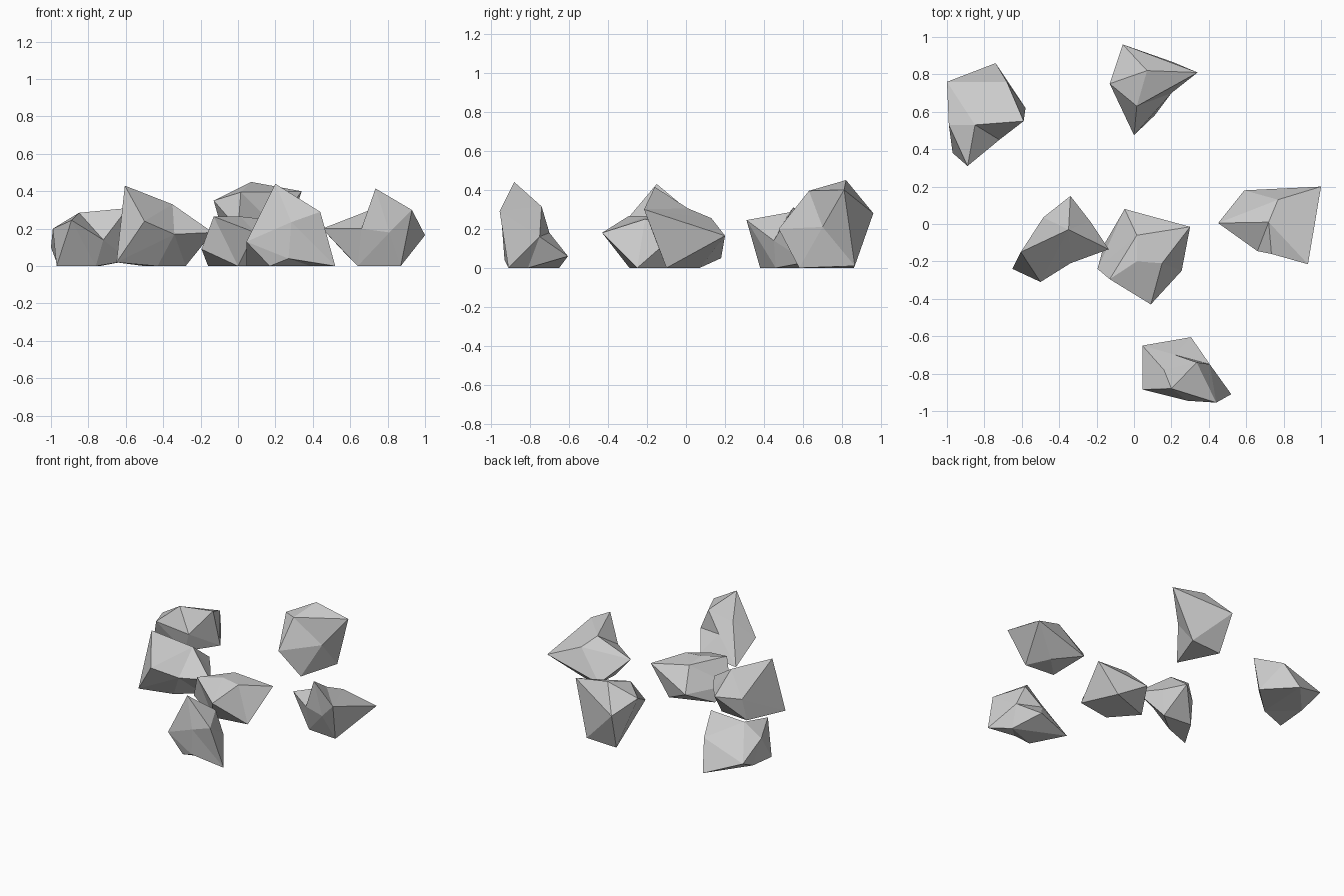
import bpy
import bmesh
from mathutils import Vector


def rock(name, centre, corners, creases=()):
    """Faceted boulder: corners are joined by direction from the centre,
    so dents between corners are kept. A crease forces an edge i-j."""
    c = Vector(centre)
    bm = bmesh.new()
    verts = [bm.verts.new((Vector(p) - c).normalized()) for p in corners]
    bmesh.ops.convex_hull(bm, input=verts)
    for v, p in zip(verts, corners):
        v.co = p
    for i, j in creases:
        if bm.edges.get((verts[i], verts[j])):
            continue
        for e in list(bm.edges):
            around = {v for f in e.link_faces for v in f.verts} - set(e.verts)
            if around == {verts[i], verts[j]}:
                bmesh.utils.edge_rotate(e)
                break
    bmesh.ops.recalc_face_normals(bm, faces=list(bm.faces))
    mesh = bpy.data.meshes.new(name)
    bm.to_mesh(mesh)
    bm.free()
    obj = bpy.data.objects.new(name, mesh)
    bpy.context.collection.objects.link(obj)
    return obj


# back left: broad rock sloping down to the rear
rock("rock_back_left", (-.8, .6, .11), [
    (-1, .76, .1), (-.74, .86, 0), (-.68, .76, .21), (-.58, .62, .03),
    (-.59, .55, .31), (-.85, .53, .285), (-.99, .53, .2), (-.89, .31, .245),
    (-.97, .38, 0), (-.72, .45, .14), (-.76, .46, 0), (-.97, .6, .02)],
    [(5, 9)])

# back: overhanging rock with a pointed right end
rock("rock_back", (.06, .76, .22), [
    (.07, .82, .45), (-.06, .96, .28), (.34, .81, .4), (.2, .7, .21),
    (0, .475, .2), (-.13, .75, .35), (.015, .63, .395),
    (-.03, .86, 0), (.21, .865, .01), (.11, .58, 0)])

# left: peaked rock
rock("rock_left", (-.4, -.09, .16), [
    (-.65, -.24, .02), (-.605, -.15, .43), (-.485, .035, .165),
    (-.34, .15, .19), (-.235, .015, .17), (-.135, -.135, .18),
    (-.5, -.31, .24), (-.34, -.21, .17), (-.35, -.03, .33),
    (-.43, -.14, 0), (-.5, 0, 0), (-.28, -.02, 0)])

# middle: flat-topped rock, undercut at the front
rock("rock_middle", (.05, -.17, .13), [
    (-.05, .08, .1), (.14, 0, 0), (.3, -.015, .205), (.255, -.25, 0),
    (.09, -.43, .18), (-.13, -.295, .265), (-.195, -.24, .09),
    (-.16, -.11, 0), (.015, -.06, .25), (.15, -.21, .25), (0, -.29, 0),
    (.015, -.2, .265)])

# right: rock with a long left point
rock("rock_right", (.76, .0, .18), [
    (.45, .005, .2), (.59, .18, .05), (1, .2, .165), (.93, -.215, .3),
    (.735, -.16, .415), (.66, -.145, .2), (.72, .01, .305), (.77, .13, .255),
    (.81, -.17, .18), (.87, -.1, 0), (.64, -.08, 0), (.79, .07, 0)],
    [(5, 6), (1, 7), (1, 2)])

# front: tall rock with a low right toe
rock("rock_front", (.25, -.82, .15), [
    (.2, -.88, .44), (.44, -.955, .29), (.52, -.91, 0), (.285, -.945, .235),
    (.27, -.93, .04), (.335, -.74, .315), (.405, -.75, .16),
    (.305, -.605, .06), (.22, -.7, .18), (.16, -.78, .26), (.045, -.65, 0),
    (.045, -.885, .13), (.17, -.89, 0), (.39, -.81, 0)])
